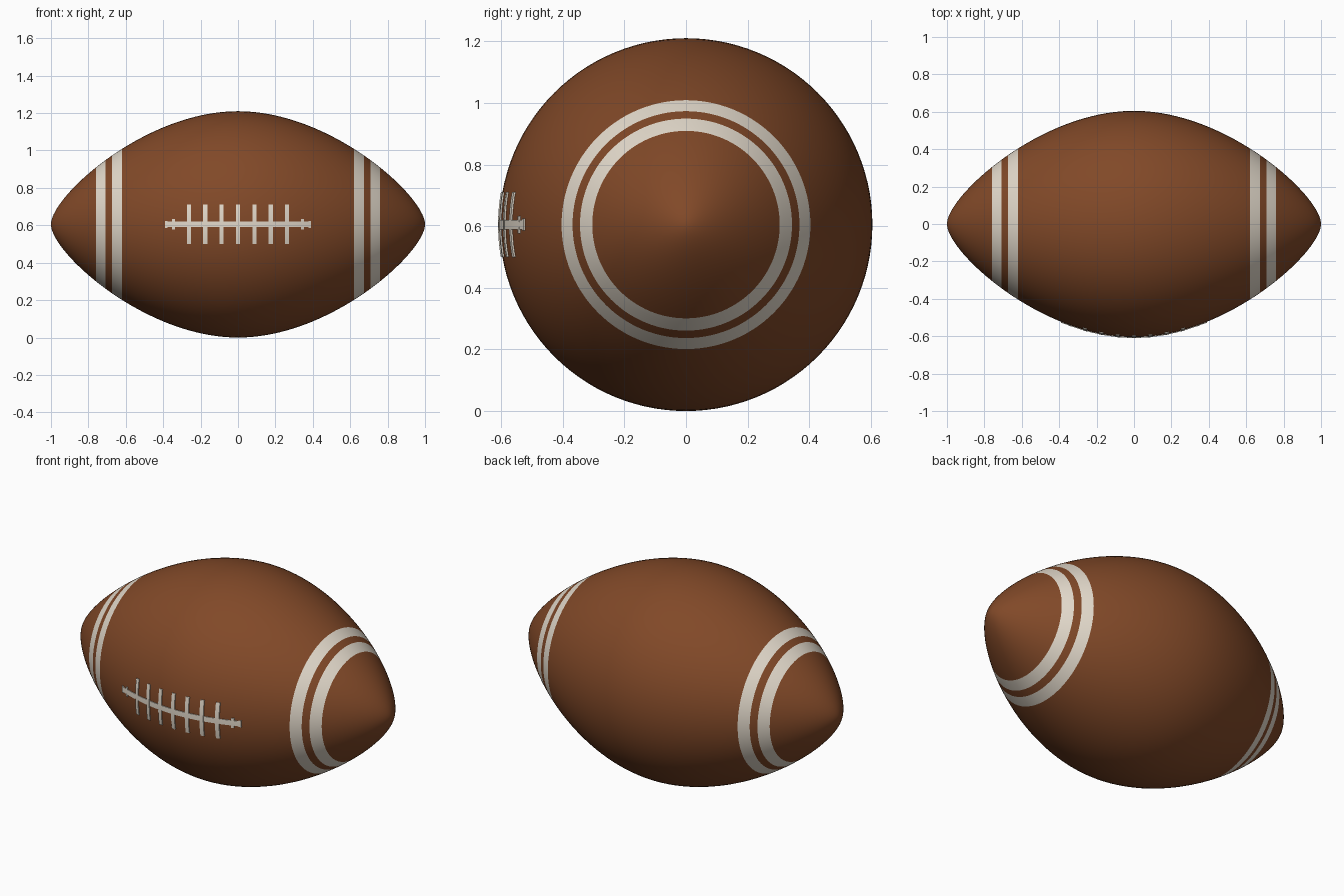
import bpy, bmesh, math
from mathutils import Vector

if "Cube" in bpy.data.objects:
    bpy.data.objects.remove(bpy.data.objects["Cube"])

R, SEGS = 0.605, 112          # belly radius (also centre height), sides around


def material(name, rgb):
    m = bpy.data.materials.new(name)
    m.diffuse_color = (*rgb, 1)
    m.use_nodes = True
    m.node_tree.nodes["Principled BSDF"].inputs["Base Color"].default_value = m.diffuse_color
    return m


leather = material("brown leather", (0.22, 0.066, 0.021))
white = material("off white", (0.77, 0.70, 0.60))


# Half profile: a cubic curve from the belly to the rounded tip
def curve(t):
    u = 1 - t
    x = 3 * u * u * t * 0.5 + 3 * u * t * t + t ** 3
    r = R * (u ** 3 + 3 * u * u * t) + 0.15 * 3 * u * t * t
    return x, r


def radius(x):
    lo, hi = 0.0, 1.0
    for _ in range(40):
        mid = (lo + hi) / 2
        if curve(mid)[0] < abs(x):
            lo = mid
        else:
            hi = mid
    return curve(lo)[1]


def finish(name, bm, mats, angle=40):
    bmesh.ops.recalc_face_normals(bm, faces=bm.faces)
    me = bpy.data.meshes.new(name)
    bm.to_mesh(me)
    bm.free()
    ob = bpy.data.objects.new(name, me)
    bpy.context.collection.objects.link(ob)
    for m in mats:
        me.materials.append(m)
    bpy.ops.object.select_all(action='DESELECT')
    ob.select_set(True)
    bpy.context.view_layer.objects.active = ob
    bpy.ops.object.shade_smooth_by_angle(angle=math.radians(angle))
    return ob


# Ball: lathed around x, with loops exactly at the stripe edges
stripes = [(0.62, 0.674), (0.708, 0.76)]
edges = [e for s in stripes for e in s]
half = [curve(i / 40)[0] for i in range(1, 40)]
half = sorted([x for x in half if min(abs(x - e) for e in edges) > 0.008] + edges)
stations = [-x for x in reversed(half)] + [0.0] + half

bm = bmesh.new()
rings = []
for x in stations:
    r = radius(x)
    rings.append([bm.verts.new((x, r * math.cos(2 * math.pi * k / SEGS),
                                R + r * math.sin(2 * math.pi * k / SEGS)))
                  for k in range(SEGS)])
tips = [bm.verts.new((-1, 0, R)), bm.verts.new((1, 0, R))]
for k in range(SEGS):
    n = (k + 1) % SEGS
    for a, b in zip(rings, rings[1:]):
        f = bm.faces.new((a[k], a[n], b[n], b[k]))
        mid = abs(f.calc_center_median().x)
        f.material_index = int(any(lo < mid < hi for lo, hi in stripes))
    bm.faces.new((tips[0], rings[0][n], rings[0][k]))
    bm.faces.new((tips[1], rings[-1][k], rings[-1][n]))
finish("ball", bm, [leather, white])


# Laces: thin plates that follow the front of the ball
def plate(bm, x0, x1, h, nx, nz, lift):
    def point(i, j, off):
        x = x0 + (x1 - x0) * i / nx
        z = -h + 2 * h * j / nz
        r = radius(x)
        a = math.asin(z / r)
        return Vector((x, -(r + off) * math.cos(a), R + (r + off) * math.sin(a)))
    top = [[bm.verts.new(point(i, j, lift)) for j in range(nz + 1)] for i in range(nx + 1)]
    for i in range(nx):
        for j in range(nz):
            bm.faces.new((top[i][j], top[i + 1][j], top[i + 1][j + 1], top[i][j + 1]))
    # skirt down into the leather
    rim = ([(i, 0) for i in range(nx)] + [(nx, j) for j in range(nz)]
           + [(i, nz) for i in range(nx, 0, -1)] + [(0, j) for j in range(nz, 0, -1)])
    low = [bm.verts.new(point(i, j, -0.003)) for i, j in rim]
    for k, (i, j) in enumerate(rim):
        n = (k + 1) % len(rim)
        bm.faces.new((top[i][j], low[k], low[n], top[rim[n][0]][rim[n][1]]))


bm = bmesh.new()
plate(bm, -0.39, 0.39, 0.015, 40, 2, 0.004)
finish("lace_seam", bm, [white])

bm = bmesh.new()
for i in range(-3, 4):
    x = i * 0.0875
    plate(bm, x - 0.011, x + 0.011, 0.105, 2, 12, 0.005)
for s in (-1, 1):
    plate(bm, s * 0.345 - 0.007, s * 0.345 + 0.007, 0.028, 2, 4, 0.005)
    plate(bm, s * 0.383 - 0.007, s * 0.383 + 0.007, 0.019, 2, 4, 0.005)
finish("lace_crossbars", bm, [white])
